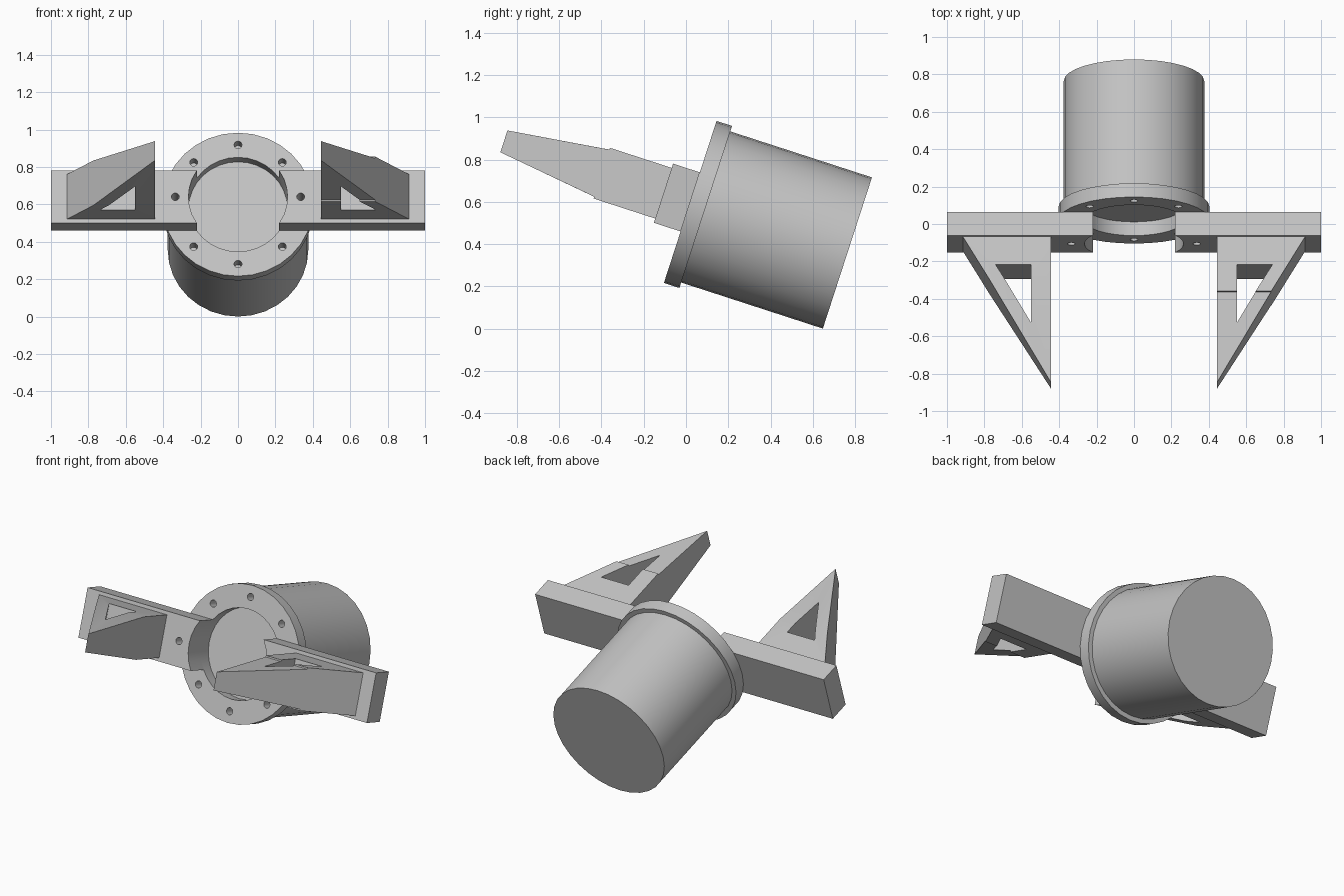
import bpy, bmesh, math
from mathutils import Matrix, Vector

if "Cube" in bpy.data.objects:
    bpy.data.objects.remove(bpy.data.objects["Cube"], do_unlink=True)

# One plain grey for everything
GREY = bpy.data.materials.new("plain_grey")
GREY.use_nodes = True
colour = (0.55, 0.55, 0.55, 1)
GREY.diffuse_color = colour
GREY.node_tree.nodes["Principled BSDF"].inputs["Base Color"].default_value = colour

# Parts are built level (y runs back along the barrel), then tilted as a whole
TILT = Matrix.Translation((0, 0.02, 0.6)) @ Matrix.Rotation(math.radians(-18), 4, 'X')
FLANGE_T, BAR_T, BAR_H = 0.077, 0.133, 0.147
BORE_R, BOLT_R, BOLT_CIRCLE = 0.265, 0.021, 0.335


def make(name, bm):
    bmesh.ops.recalc_face_normals(bm, faces=bm.faces)
    mesh = bpy.data.meshes.new(name)
    bm.to_mesh(mesh)
    bm.free()
    ob = bpy.data.objects.new(name, mesh)
    bpy.context.collection.objects.link(ob)
    return ob


def prism(name, outline, offset):
    """Extrude a closed outline of 3D points along an offset."""
    bm = bmesh.new()
    face = bm.faces.new([bm.verts.new(p) for p in outline])
    ext = bmesh.ops.extrude_face_region(bm, geom=[face], use_keep_orig=True)
    bmesh.ops.translate(bm, vec=Vector(offset),
                        verts=[v for v in ext["geom"] if isinstance(v, bmesh.types.BMVert)])
    return make(name, bm)


def disc(name, radius, y0, y1, sides=32, x=0, z=0):
    """Cylinder along y."""
    ring = [(x + radius * math.sin(math.tau * i / sides), y0,
             z + radius * math.cos(math.tau * i / sides)) for i in range(sides)]
    return prism(name, ring, (0, y1 - y0, 0))


def boolean(ob, cutter, operation='DIFFERENCE'):
    cutter.hide_render = True
    mod = ob.modifiers.new("cut", 'BOOLEAN')
    mod.operation, mod.object, mod.solver = operation, cutter, 'EXACT'
    bpy.context.view_layer.update()
    graph = bpy.context.evaluated_depsgraph_get()
    mesh = bpy.data.meshes.new_from_object(ob.evaluated_get(graph))
    ob.modifiers.clear()
    ob.data = mesh
    bpy.data.objects.remove(cutter, do_unlink=True)


def bolt_hole(angle):
    return disc("hole_cutter", BOLT_R, -0.3, FLANGE_T + 0.0005, 16,
                BOLT_CIRCLE * math.cos(angle), BOLT_CIRCLE * math.sin(angle))


def bore():
    return disc("bore_cutter", BORE_R, -0.3, 0.2)


# Solid barrel
parts = [disc("barrel", 0.376, FLANGE_T, 0.782)]

# Flange ring with eight bolt holes
flange = disc("flange", 0.403, 0, FLANGE_T)
boolean(flange, bore())
for i in range(8):
    boolean(flange, bolt_hole(math.tau * i / 8))
parts.append(flange)

ROOT, TIP = -BAR_T, -0.927
FULL, SLIM, BREAK = 0.126, 0.053, -0.372

for side, s in (("left", 1), ("right", -1)):
    # Crossbar arm, scooped by the bore and drilled
    h = BAR_H
    arm = prism(side + "_arm", [(s * 0.1, -BAR_T, -h), (s, -BAR_T, -h),
                                (s, -BAR_T, h), (s * 0.1, -BAR_T, h)], (0, BAR_T, 0))
    boolean(arm, bore())
    boolean(arm, bolt_hole(0 if s > 0 else math.pi))
    parts.append(arm)

    # Triangular prong, tapered in height toward its tip
    prong = prism(side + "_prong", [(s * 0.445, ROOT, -0.2), (s * 0.915, ROOT, -0.2),
                                    (s * 0.445, TIP, -0.2)], (0, 0, 0.4))
    half = [(ROOT + 0.05, FULL)]
    if s > 0:   # the left prong keeps a small step where its taper stops
        half += [(-0.44, FULL), (-0.44, FULL - 0.009)]
    else:
        half += [(BREAK, FULL)]
    half += [(TIP - 0.01, SLIM)]
    taper = [(0, y, z) for y, z in half] + [(0, y, -z) for y, z in reversed(half)]
    boolean(prong, prism("taper_cutter", taper, (s * 1.2, 0, 0)), 'INTERSECT')

    # Triangular window through the prong
    window = [(s * 0.55, -0.29, -0.3), (s * 0.74, -0.29, -0.3), (s * 0.55, -0.607, -0.3)]
    boolean(prong, prism("window_cutter", window, (0, 0, 0.6)))
    parts.append(prong)

# Tilt, colour and shade
bpy.ops.object.select_all(action='DESELECT')
for ob in parts:
    ob.data.transform(TILT)
    ob.data.materials.clear()
    ob.data.materials.append(GREY)
    ob.select_set(True)
bpy.context.view_layer.objects.active = parts[0]
bpy.ops.object.shade_smooth_by_angle(angle=math.radians(30))
